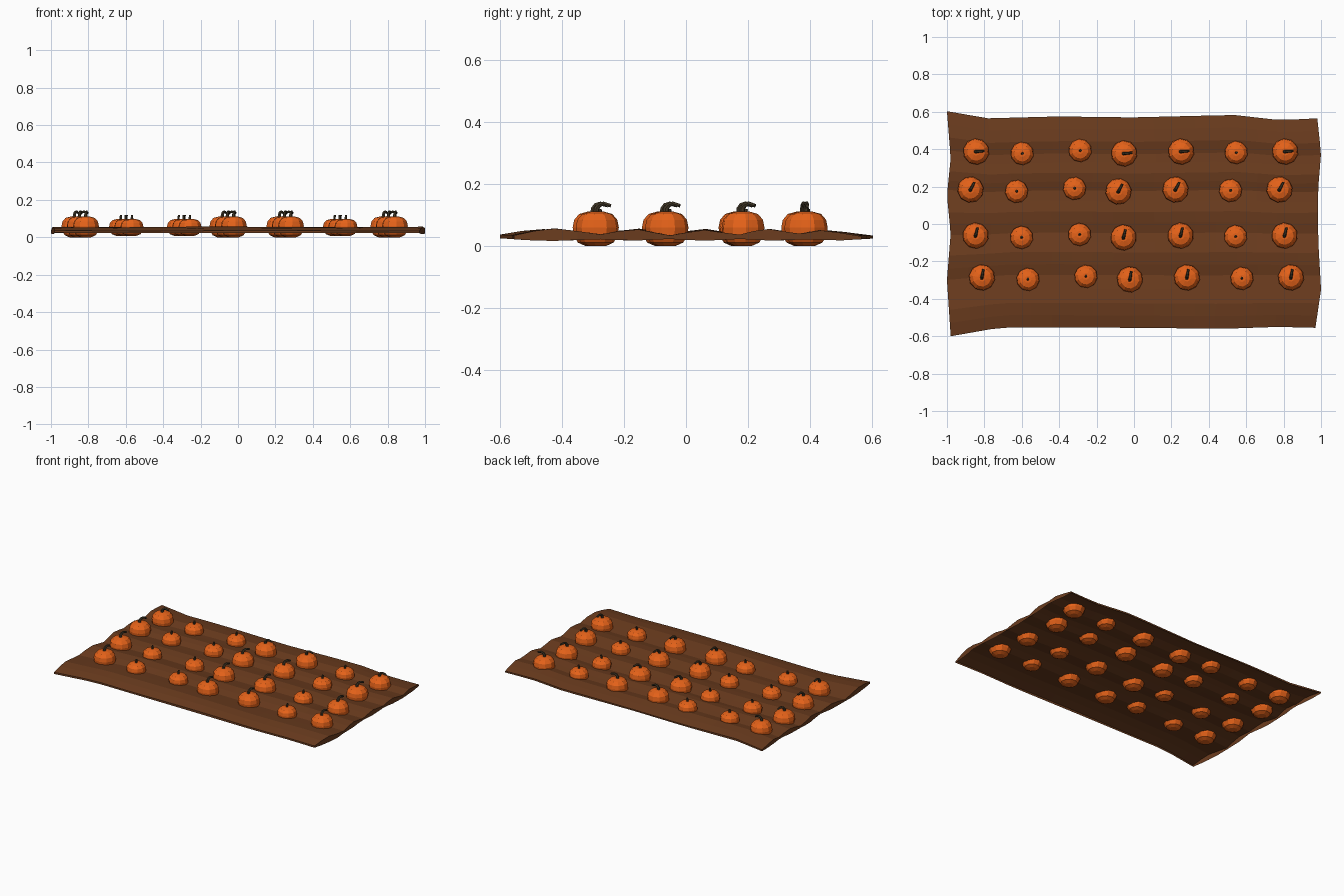
import bpy, bmesh, math
from mathutils import Vector, Matrix

if "Cube" in bpy.data.objects:
    bpy.data.objects.remove(bpy.data.objects["Cube"])


def material(name, rgb):
    m = bpy.data.materials.new(name)
    m.diffuse_color = (*rgb, 1)
    m.use_nodes = True
    m.node_tree.nodes["Principled BSDF"].inputs["Base Color"].default_value = m.diffuse_color
    return m


SOIL = material("soil brown", (0.147, 0.045, 0.013))
ORANGE = material("pumpkin orange", (0.8, 0.125, 0.01))
STEM = material("dark stem", (0.055, 0.04, 0.021))


def finish(name, bm, mats):
    me = bpy.data.meshes.new(name)
    bm.to_mesh(me)
    bm.free()
    for m in mats:
        me.materials.append(m)
    ob = bpy.data.objects.new(name, me)
    bpy.context.collection.objects.link(ob)
    return ob


def lerp(table, t):
    for (a, va), (b, vb) in zip(table, table[1:]):
        if t <= b:
            return va + (vb - va) * (t - a) / (b - a)
    return table[-1][1]


# Soil bed: furrowed sheet with a ragged outline and a short skirt, open below
BACK = [(-1, .603), (-.78, .565), (-.4, .575), (0, .57), (.55, .583), (.8, .555), (1, .565)]
FRONT = [(-1, -.6), (-.72, -.552), (0, -.555), (.5, -.56), (.8, -.55), (1, -.555)]
LEFT = [(-.6, -.98), (-.3, -1), (-.05, -.98), (.15, -1), (.35, -.98), (.6, -1)]
RIGHT = [(-.6, .97), (-.38, 1), (-.1, .985), (.2, .985), (.4, 1), (.6, .98)]
TOP = [(-.6, .035), (-.53, .048), (-.46, .055), (-.38, .046), (-.3, .036), (-.24, .047),
       (-.17, .054), (-.11, .044), (-.06, .036), (0, .046), (.06, .053), (.12, .044),
       (.18, .036), (.23, .047), (.28, .053), (.34, .044), (.39, .038), (.46, .05),
       (.53, .043), (.6, .033)]
HEM = [(-.6, .025), (-.5, .018), (-.4, .016), (-.3, .023), (-.17, .017), (-.06, .023),
       (.06, .017), (.18, .023), (.28, .017), (.39, .022), (.5, .018), (.6, .024)]

bm = bmesh.new()
NX = 18
grid = []
for i in range(NX + 1):
    u = -1 + 2 * i / NX
    row = []
    for yy, z in TOP:
        x = lerp([(-1, lerp(LEFT, yy)), (1, lerp(RIGHT, yy))], u)
        y = lerp([(-.6, lerp(FRONT, u)), (.6, lerp(BACK, u))], yy)
        row.append(bm.verts.new((x, y, z + .002 * math.sin(5 * u + 9 * yy))))
    grid.append(row)
for a, b in zip(grid, grid[1:]):
    for j in range(len(a) - 1):
        bm.faces.new((a[j], b[j], b[j + 1], a[j + 1]))
n = len(TOP) - 1
# Rim walked clockwise: left, back, right, front
rim = grid[0][:n] + [r[n] for r in grid[:-1]] + grid[-1][:0:-1] + [r[0] for r in grid[:0:-1]]
hem = [bm.verts.new((v.co.x, v.co.y, lerp(HEM, v.co.y))) for v in rim]
for i in range(len(rim)):
    j = (i + 1) % len(rim)
    bm.faces.new((rim[i], rim[j], hem[j], hem[i]))
finish("soil_bed", bm, [SOIL])


# Pumpkins: softly ribbed, flattened lathe body with a bent or straight stem
BODY = [(.4, .0), (.76, .1), (.96, .32), (1, .54), (.93, .76), (.7, .93), (.3, 1)]


def loft(bm, rings, index):
    faces = []
    for p, q in zip(rings, rings[1:]):
        n = len(p)
        for i in range(n):
            faces.append(bm.faces.new((p[i], p[(i + 1) % n], q[(i + 1) % n], q[i])))
    faces.append(bm.faces.new(rings[-1]))
    faces.append(bm.faces.new(rings[0][::-1]))
    for f in faces:
        f.material_index = index


def pumpkin(name, x, y, radius, z0, z1, path, width, turn):
    bm = bmesh.new()
    rings = []
    for r, h in BODY:
        ring = []
        for k in range(20):
            t = math.tau * k / 20
            rr = radius * r * (1 if k % 2 else .955)
            ring.append(bm.verts.new((rr * math.cos(t), rr * math.sin(t), z0 + h * (z1 - z0))))
        rings.append(ring)
    loft(bm, rings, 0)
    # Stem tube following the path in the local xz plane
    pts = [Vector((px, 0, pz + z1)) for px, pz in path]
    rings = []
    for i, p in enumerate(pts):
        d = (pts[min(i + 1, len(pts) - 1)] - pts[max(i - 1, 0)]).normalized()
        side = Vector((0, 1, 0))
        up = d.cross(side)
        w = width * (1.25 - .12 * i)
        rings.append([bm.verts.new(p + w * (math.cos(t) * side + math.sin(t) * up))
                      for t in (math.tau * k / 6 for k in range(6))])
    loft(bm, rings, 1)
    bmesh.ops.recalc_face_normals(bm, faces=bm.faces)
    ob = finish(name, bm, [ORANGE, STEM])
    ob.matrix_world = Matrix.Translation((x, y, 0)) @ Matrix.Rotation(math.radians(turn), 4, 'Z')


BENT = [(-.004, -.012), (-.002, .01), (.006, .021), (.02, .026), (.044, .019)]
STRAIGHT = [(0, -.012), (.001, .008), (.004, .021)]
# Column: x, y offset, large or small
COLUMNS = [(-.874, .184, 1), (-.628, .174, 0), (-.318, .19, 0), (-.083, .174, 1),
           (.222, .184, 1), (.516, .179, 0), (.778, .184, 1)]
# Row: x shift, y shift, stem direction
ROWS = [(.03, .203, 5), (0, 0, 62), (.027, -.246, 76), (.061, -.47, 80)]
for r, (dx, dy, turn) in enumerate(ROWS):
    for c, (x, y, large) in enumerate(COLUMNS):
        name = f"pumpkin_{r + 1}_{c + 1}"
        if large:
            pumpkin(name, x + dx, y + dy, .07, .0, .111, BENT, .008, turn)
        else:
            pumpkin(name, x + dx, y + dy, .062, .008, .098, STRAIGHT, .006, turn)
